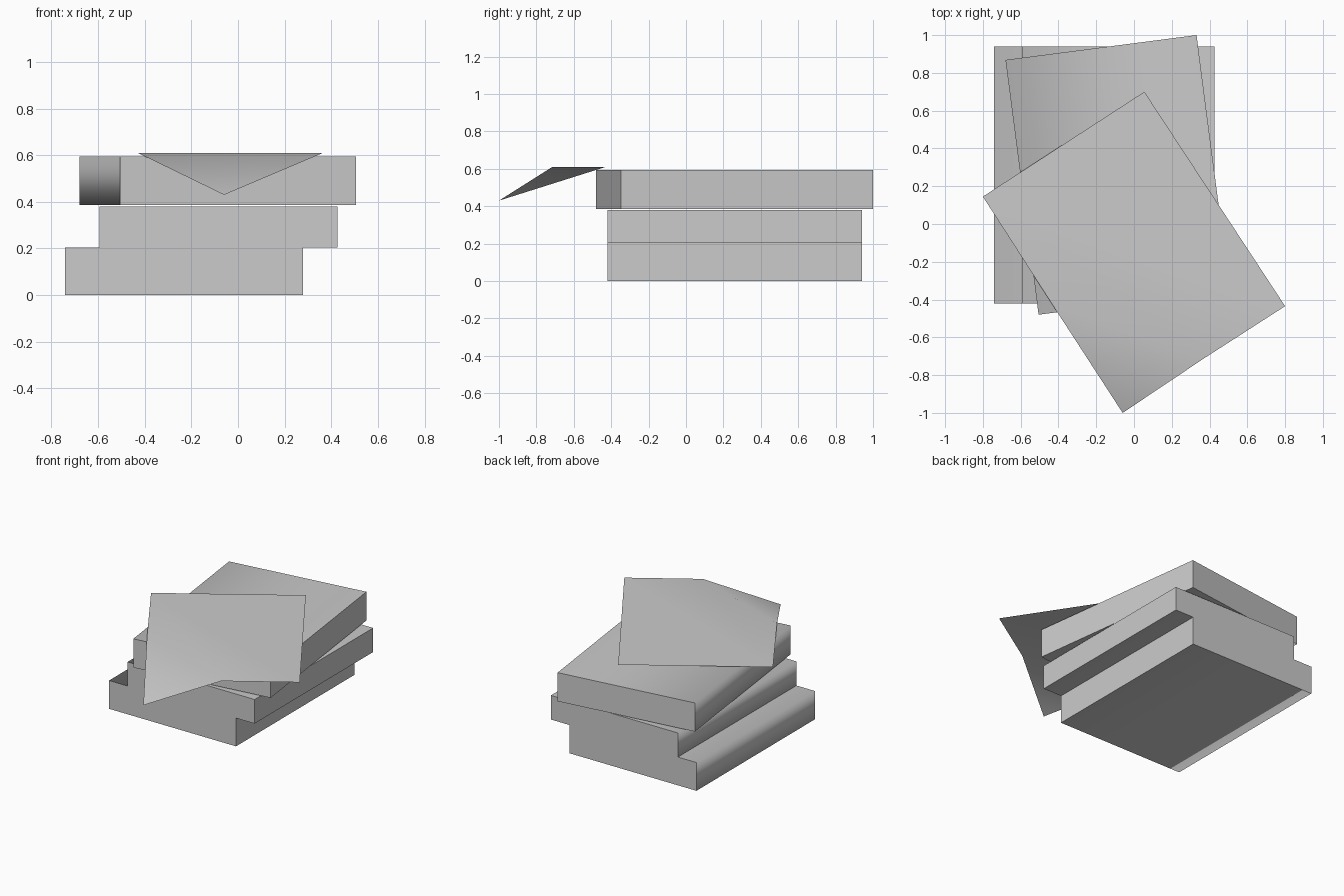
import bpy
import bmesh
from math import radians
from mathutils import Matrix

cube = bpy.data.objects.get("Cube")
if cube:
    bpy.data.objects.remove(cube, do_unlink=True)

GREY = (0.6, 0.6, 0.6, 1.0)
material = bpy.data.materials.new("plain grey")
material.use_nodes = True
material.diffuse_color = GREY
material.node_tree.nodes["Principled BSDF"].inputs["Base Color"].default_value = GREY


def add_object(name, bm):
    for face in bm.faces:
        face.smooth = True
    mesh = bpy.data.meshes.new(name)
    bm.to_mesh(mesh)
    bm.free()
    mesh.materials.append(material)
    obj = bpy.data.objects.new(name, mesh)
    bpy.context.collection.objects.link(obj)
    return obj


def add_book(name, centre, bottom, top, turn=0):
    """Closed book whose cover wraps softly round the spine; page edges are crisp."""
    bm = bmesh.new()
    bmesh.ops.create_cube(bm, size=1, matrix=Matrix.Diagonal((1.02, 1.36, top - bottom, 1)))
    for edge in bm.edges:
        a, b = (v.co for v in edge.verts)
        on_spine = a.x < 0 and b.x < 0
        edge.smooth = on_spine and abs(a.y - b.y) > 0.5
    book = add_object(name, bm)
    book.location = (*centre, (bottom + top) / 2)
    book.rotation_euler.z = radians(turn)


# Stack of three books
add_book("bottom_book", (-0.232, 0.26), 0.0, 0.205)
add_book("middle_book", (-0.083, 0.26), 0.205, 0.38)
add_book("top_book", (-0.087, 0.26), 0.386, 0.594, turn=7.4)

# Loose sheet of paper with its front corner folded down
bm = bmesh.new()
back, left, fold_left, fold_right, right = [
    bm.verts.new((x, y, 0.61)) for x, y in
    ((0.055, 0.70), (-0.80, 0.145), (-0.43, -0.43), (0.365, -0.715), (0.80, -0.435))]
corner = bm.verts.new((-0.06, -1.0, 0.43))
bm.faces.new((back, left, fold_left, fold_right, right))
bm.faces.new((fold_left, corner, fold_right))
add_object("paper_sheet", bm)
